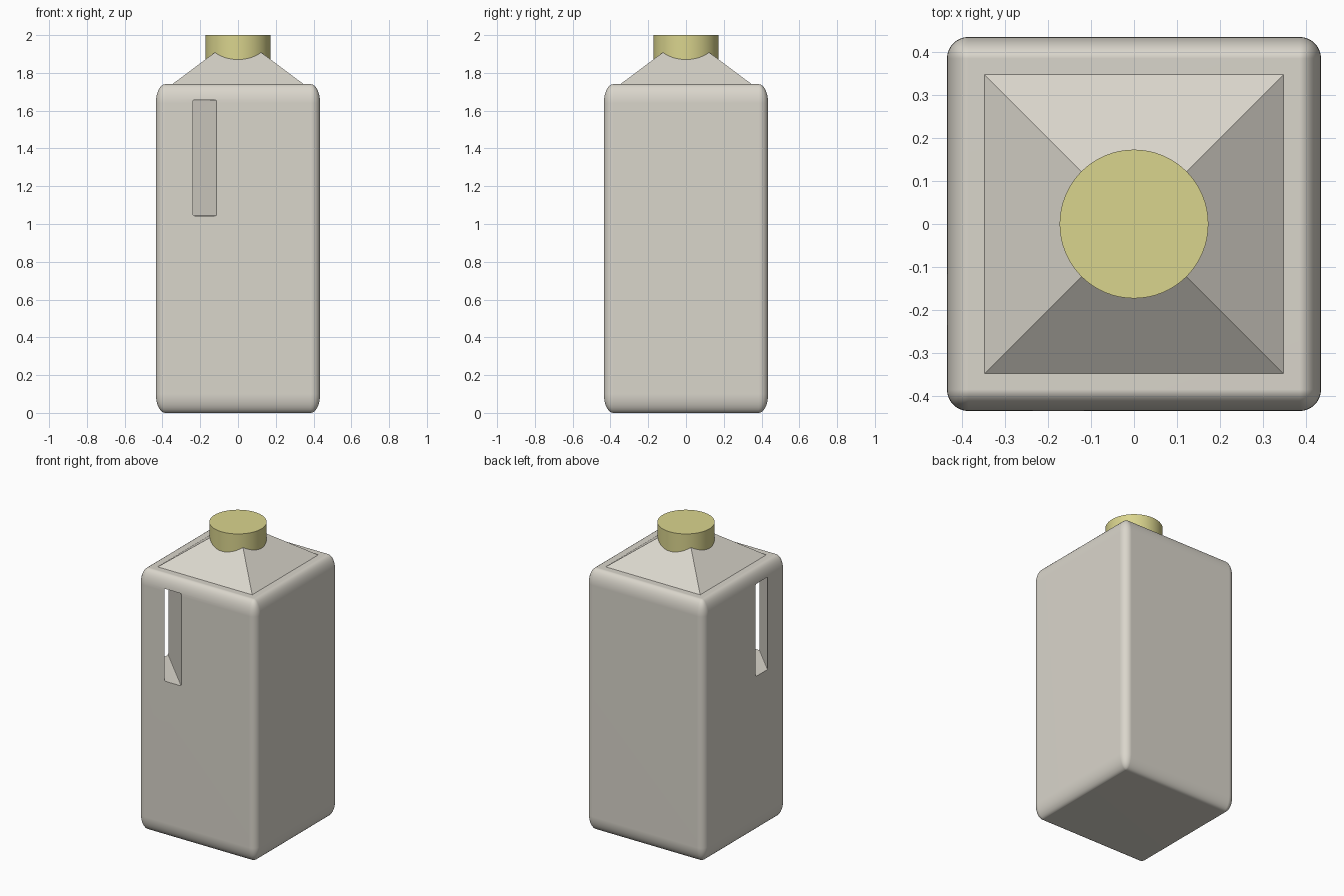
import bpy
from math import radians, sqrt

if "Cube" in bpy.data.objects:
    bpy.data.objects.remove(bpy.data.objects["Cube"])


def material(name, color):
    mat = bpy.data.materials.new(name)
    mat.diffuse_color = color
    mat.use_nodes = True
    mat.node_tree.nodes["Principled BSDF"].inputs["Base Color"].default_value = mat.diffuse_color
    return mat


def box(name, loc, size, scale=(1, 1, 1), rot=0.0, bevel=0.05, segments=8):
    """Bevelled box; the object scale stretches the bevel too."""
    bpy.ops.mesh.primitive_cube_add(size=1, location=loc, rotation=(0, 0, rot))
    ob = bpy.context.object
    ob.name = name
    for v in ob.data.vertices:
        v.co = [c * s for c, s in zip(v.co, size)]
    ob.scale = scale
    mod = ob.modifiers.new("Bevel", 'BEVEL')
    mod.width = bevel
    mod.segments = segments
    bpy.ops.object.modifier_apply(modifier=mod.name)
    bpy.ops.object.transform_apply(location=False, rotation=False, scale=True)
    return ob


def finish(ob, mat):
    bpy.ops.object.select_all(action='DESELECT')
    ob.select_set(True)
    bpy.context.view_layer.objects.active = ob
    bpy.ops.object.shade_smooth_by_angle(angle=radians(30))
    ob.data.materials.clear()
    ob.data.materials.append(mat)


carton = material("carton", (0.70, 0.67, 0.60, 1))
yellow = material("cap_yellow", (0.70, 0.66, 0.27, 1))

# Tall rounded body
body = box("jug_body", (0, 0, 0.87), (0.87,) * 3, scale=(1, 1, 2))

# Diagonal slot through the front-left corner, leaving a grip
mid = -(0.435 + 0.175) / 2
slot = box("handle_slot_cutter", (mid, mid, 1.35), (0.125 / sqrt(2), 0.9, 0.615),
           rot=radians(45), bevel=0.007, segments=2)
slot.hide_render = True
cut = body.modifiers.new("Handle slot", 'BOOLEAN')
cut.operation = 'DIFFERENCE'
cut.solver = 'EXACT'
cut.object = slot
bpy.context.view_layer.objects.active = body
bpy.ops.object.modifier_apply(modifier=cut.name)
bpy.data.objects.remove(slot)
finish(body, carton)
weighted = body.modifiers.new("Clean flats", 'WEIGHTED_NORMAL')
weighted.keep_sharp = True

# Four-sided sloping shoulder
bpy.ops.mesh.primitive_cone_add(vertices=4, radius1=0.348 * sqrt(2), radius2=0.08 * sqrt(2),
                                depth=0.2, location=(0, 0, 1.84), rotation=(0, 0, radians(45)))
shoulder = bpy.context.object
shoulder.name = "shoulder"
shoulder.data.materials.append(carton)

# Round screw cap
bpy.ops.mesh.primitive_cylinder_add(vertices=64, radius=0.173, depth=0.15, location=(0, 0, 1.925))
cap = bpy.context.object
cap.name = "cap"
finish(cap, yellow)
